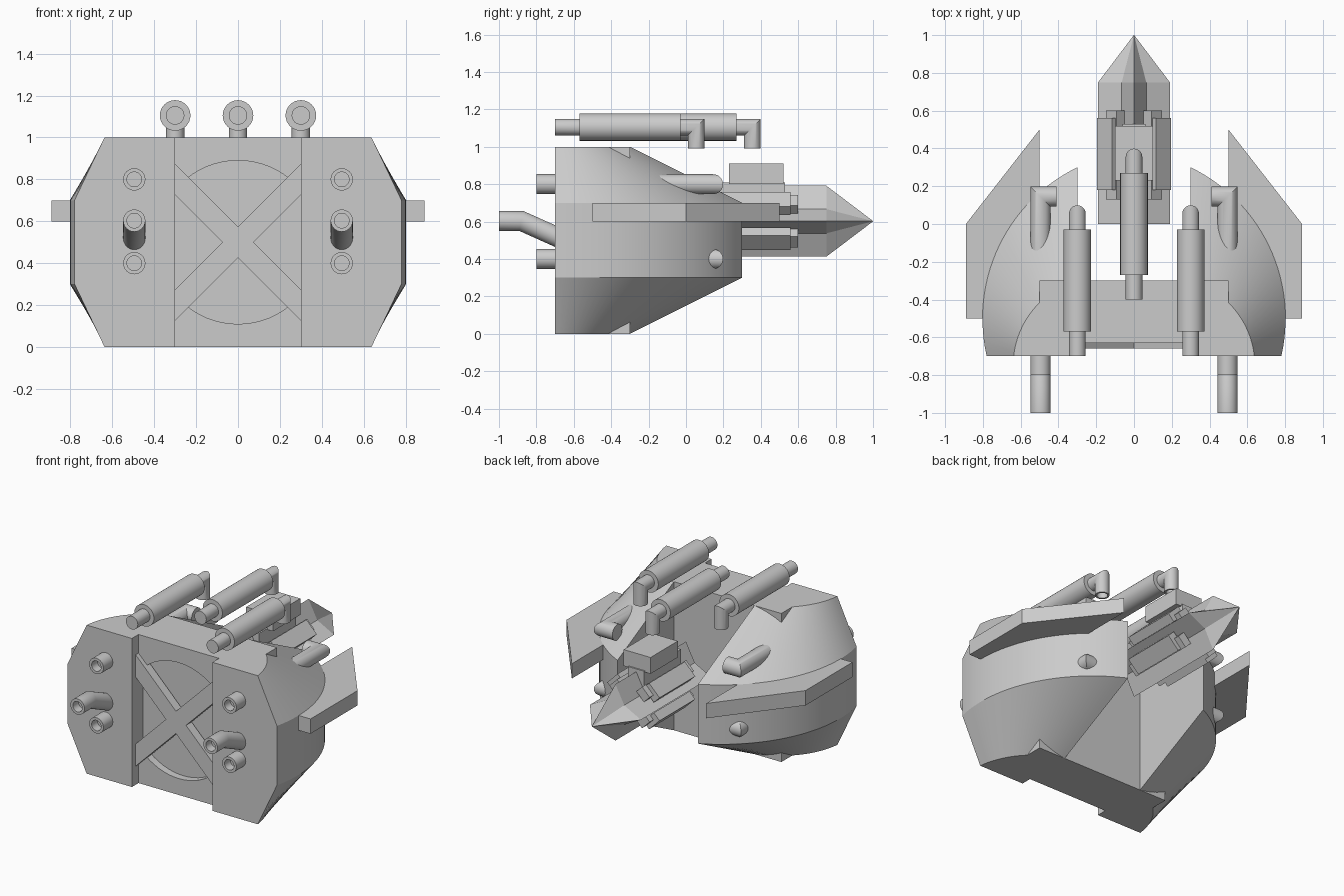
import bpy, bmesh, math
from mathutils import Vector, Matrix

if "Cube" in bpy.data.objects:
    bpy.data.objects.remove(bpy.data.objects["Cube"], do_unlink=True)

grey = bpy.data.materials.new("plain_grey")
grey.use_nodes = True
grey.diffuse_color = (0.6, 0.6, 0.6, 1)
grey.node_tree.nodes["Principled BSDF"].inputs["Base Color"].default_value = (0.6, 0.6, 0.6, 1)


def finish(name, bm, smooth=False):
    bmesh.ops.recalc_face_normals(bm, faces=bm.faces)
    mesh = bpy.data.meshes.new(name)
    bm.to_mesh(mesh)
    bm.free()
    mesh.materials.append(grey)
    obj = bpy.data.objects.new(name, mesh)
    bpy.context.collection.objects.link(obj)
    if smooth:
        bpy.ops.object.select_all(action='DESELECT')
        obj.select_set(True)
        bpy.context.view_layer.objects.active = obj
        bpy.ops.object.shade_smooth_by_angle(angle=math.radians(25))
    return obj


def loft(name, rings, smooth=False):
    """Skin a list of equal-length closed rings and cap both ends."""
    bm = bmesh.new()
    loops = [[bm.verts.new(p) for p in ring] for ring in rings]
    n = len(loops[0])
    for a, b in zip(loops, loops[1:]):
        for i in range(n):
            j = (i + 1) % n
            bm.faces.new((a[i], a[j], b[j], b[i]))
    bm.faces.new(loops[0])
    bm.faces.new(loops[-1])
    return finish(name, bm, smooth)


def box(name, lo, hi, turn=0):
    """Box between two corners, turned about its own y axis."""
    lo, hi = Vector(lo), Vector(hi)
    bm = bmesh.new()
    bmesh.ops.create_cube(bm, size=1)
    bm.transform(Matrix.Translation((lo + hi) / 2) @ Matrix.Rotation(turn, 4, 'Y')
                 @ Matrix.Diagonal((*(hi - lo), 1)))
    return finish(name, bm)


def pipe(name, path, radius, bore=0, sides=32):
    """Round pipe with mitred corners and an optional blind bore at its start."""
    pts = [Vector(p) for p in path]
    dirs = [(b - a).normalized() for a, b in zip(pts, pts[1:])]
    side = dirs[0].orthogonal().normalized()
    up = dirs[0].cross(side)
    angles = [math.tau * i / sides for i in range(sides)]
    spokes = [side * math.cos(t) + up * math.sin(t) for t in angles]
    rings = []
    if bore:
        for depth in (0.06, 0):
            rings.append([pts[0] + dirs[0] * depth + v * bore for v in spokes])
    rings.append([pts[0] + v * radius for v in spokes])
    for i in range(1, len(pts)):
        d = dirs[i - 1]
        nxt = dirs[min(i, len(dirs) - 1)]
        plane = d + nxt
        rings.append([pts[i] + radius * (v - d * (v.dot(plane) / d.dot(plane))) for v in spokes])
        swing = d.rotation_difference(nxt)
        spokes = [swing @ v for v in spokes]
    return loft(name, rings, True)


def arc_outline(centre, start, end, steps=28):
    """Plan of a lobe: an arc from the inner back corner to the front, then the inner front corner."""
    c = Vector(centre)
    a, b = Vector(start) - c, Vector(end) - c
    ta, tb = math.atan2(a.y, a.x), math.atan2(b.y, b.x)
    pts = []
    for i in range(steps + 1):
        k = i / steps
        t, r = ta + (tb - ta) * k, a.length + (b.length - a.length) * k
        pts.append((c.x + r * math.cos(t), c.y + r * math.sin(t)))
    return pts + [(0.3, -0.7)]


# Centre block with round recess and crossed braces
block = box("centre_block", (-0.5, -0.63, 0), (0.5, -0.3, 1))
cutter = pipe("recess_cutter", [(0, -0.8, 0.5), (0, -0.58, 0.5)], 0.39, sides=64)
cutter.hide_render = True
cut = block.modifiers.new("recess", 'BOOLEAN')
cut.operation = 'DIFFERENCE'
cut.object = cutter
bpy.context.view_layer.objects.active = block
bpy.ops.object.modifier_apply(modifier=cut.name)
bpy.data.objects.remove(cutter, do_unlink=True)
for turn in (45, -45):
    box("cross_brace", (-0.5, -0.66, 0.447), (0.5, -0.6, 0.553), math.radians(turn))

# Rounded side lobes, fins and side fittings
wide = arc_outline((-0.09, -0.5), (0.3, 0.3), (0.78, -0.7))
narrow = arc_outline((0.172, -0.75), (0.3, -0.3), (0.637, -0.7))
levels = [(narrow, 0), (wide, 0.3), (wide, 0.7), (narrow, 1)]
fin = [(0.5, 0.5), (0.89, 0), (0.89, -0.5), (0.5, -0.5)]
for s, hand in ((1, "left"), (-1, "right")):
    loft(hand + "_lobe", [[(s * x, y, z) for x, y in ring] for ring, z in levels], True)
    box(hand + "_inner_block", (min(s * 0.3, s * 0.5), -0.69, 0), (max(s * 0.3, s * 0.5), -0.3, 1))
    loft(hand + "_fin", [[(s * x, y, z) for x, y in fin] for z in (0.6, 0.7)])
    x = s * 0.495
    for z in (0.4, 0.8):
        pipe(hand + "_front_nozzle", [(x, -0.8, z), (x, -0.65, z)], 0.053, 0.035)
        pipe(hand + "_side_elbow", [(s * 0.41, 0.145, z), (x, 0.145, z), (x, -0.2, z)], 0.053)
    pipe(hand + "_bent_pipe", [(x, -1, 0.603), (x, -0.88, 0.603), (x, -0.65, 0.5)], 0.053, 0.035)

# Three canisters on the roof, each with a thin pipe that turns down at the back
for x, y in ((-0.3, -0.3), (0, 0), (0.3, -0.3)):
    pipe("roof_canister", [(x, y - 0.27, 1.105), (x, y + 0.27, 1.105)], 0.073)
    pipe("roof_pipe", [(x, y + 0.355, 0.99), (x, y + 0.355, 1.105), (x, y - 0.4, 1.105)], 0.044, 0.033)

# Rear spike with a four-pointed star section
star = []
for i in range(8):
    r = 0.19 if i % 2 == 0 else 0.092
    star.append((r * math.cos(i * math.pi / 4), 0.602 + r * math.sin(i * math.pi / 4)))
tip = [(x * 0.005, 1, 0.602 + (z - 0.602) * 0.005) for x, z in star]
loft("rear_spike", [[(x, y, z) for x, z in star] for y in (0, 0.75)] + [tip])

# Housings around the spike
box("spike_top_box", (-0.1, 0.23, 0.8), (0.1, 0.52, 0.91))
box("spike_top_mount", (-0.06, 0.14, 0.7), (0.06, 0.53, 0.81))
for s in (1, -1):
    for v in (1, -1):
        turn = s * v * math.pi / 4
        cx, cz = s * 0.135, 0.602 + v * 0.095
        box("spike_side_slab", (cx - 0.055, 0.18, cz - 0.03), (cx + 0.055, 0.56, cz + 0.03), turn)
        cx, cz = s * 0.1, 0.602 + v * 0.09
        box("spike_inner_slab", (cx - 0.04, 0.13, cz - 0.03), (cx + 0.04, 0.6, cz + 0.03), turn)
